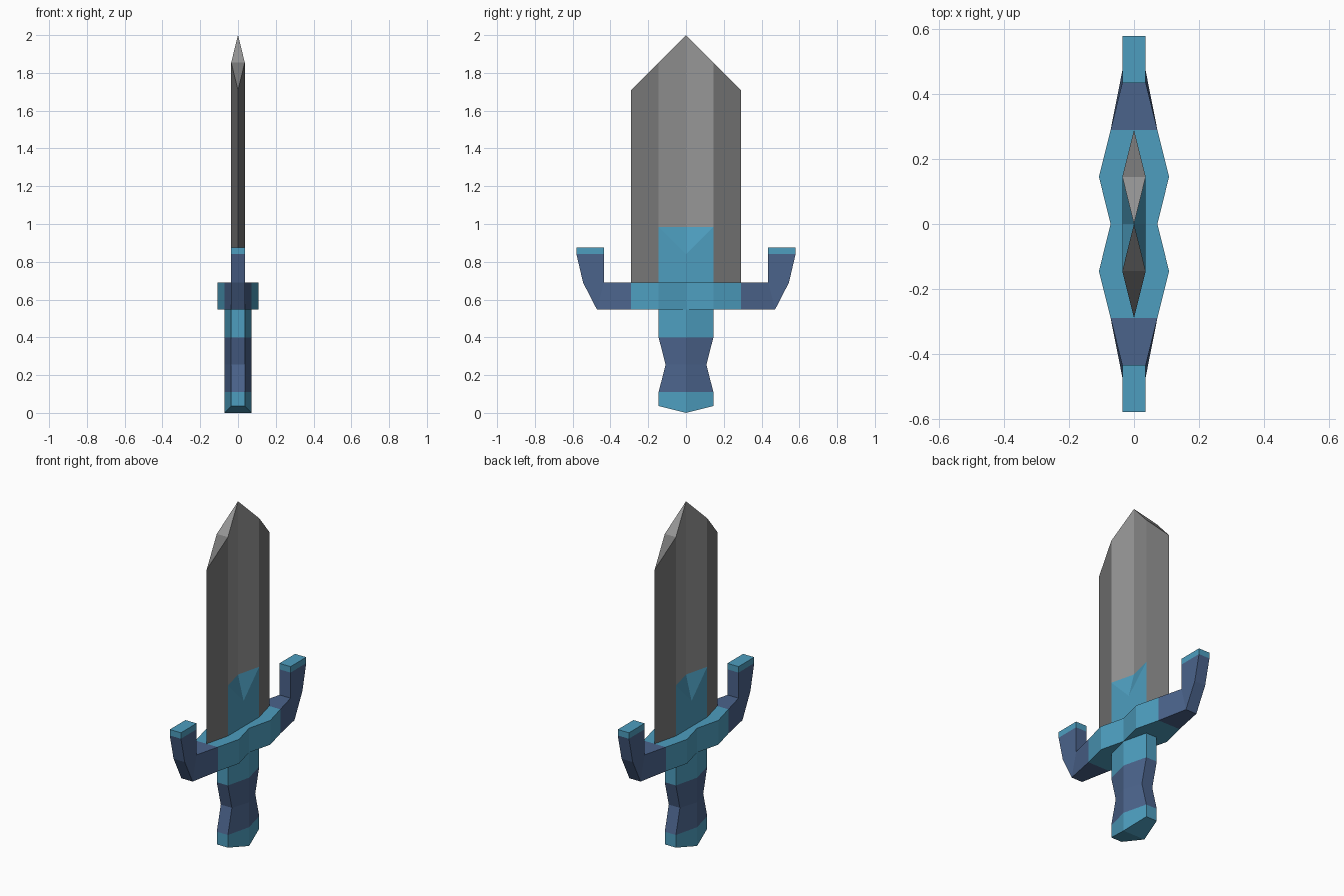
import bpy
import bmesh

if "Cube" in bpy.data.objects:
    bpy.data.objects.remove(bpy.data.objects["Cube"])


def material(name, rgb):
    m = bpy.data.materials.new(name)
    m.diffuse_color = (*rgb, 1)
    m.use_nodes = True
    m.node_tree.nodes["Principled BSDF"].inputs["Base Color"].default_value = m.diffuse_color
    return m


BLUE = material("light_blue", (0.075, 0.34, 0.52))
NAVY = material("dark_blue", (0.07, 0.125, 0.26))
STEEL = material("steel", (0.30, 0.30, 0.30))
EDGE_STEEL = material("edge_steel", (0.18, 0.18, 0.18))


def make(name, verts, faces, mat, mirror=(False, False, False)):
    me = bpy.data.meshes.new(name)
    bm = bmesh.new()
    vs = [bm.verts.new(v) for v in verts]
    for f in faces:
        bm.faces.new([vs[i] for i in f])
    bmesh.ops.remove_doubles(bm, verts=bm.verts[:], dist=1e-4)
    bm.to_mesh(me)
    bm.free()
    me.materials.append(mat)
    ob = bpy.data.objects.new(name, me)
    bpy.context.collection.objects.link(ob)
    if any(mirror):
        mod = ob.modifiers.new("mirror", 'MIRROR')
        mod.use_axis = mirror
    return ob


def bridge(rings, skip=()):
    """Join equal rings of points with quads."""
    n = len(rings[0])
    verts = [p for r in rings for p in r]
    faces = [(k * n + i, k * n + (i + 1) % n, (k + 1) * n + (i + 1) % n, (k + 1) * n + i)
             for k in range(len(rings) - 1) for i in range(n) if i not in skip]
    return verts, faces


def sweep(name, stations, mat, skip=(), cap=False):
    """Stations: half width, upper/inner (y, z), lower/outer (y, z); mirrored across y."""
    rings = [[(-w, *a), (w, *a), (w, *b), (-w, *b)] for w, a, b in stations]
    verts, faces = bridge(rings, skip)
    if cap:
        n = len(verts)
        faces.append((n - 4, n - 3, n - 2, n - 1))
    return make(name, verts, faces, mat, (False, True, False))


# Blade: two joined diamond sections with a slanted point
sweep("blade_core", [(0, (0, 2), (0, .985)),
                     (.036, (.145, 1.855), (.145, .985))], STEEL, skip=(2,))
sweep("blade_edge", [(.036, (.145, 1.855), (.145, .69)),
                     (0, (.29, 1.71), (.29, .69))], EDGE_STEEL, skip=(2,))

# Blue collar at the foot of the blade, sinking into the centre groove
make("blade_collar",
     [(.036, 0, .69), (.036, .145, .69), (.036, .145, .84),
      (.036, 0, .84), (0, 0, .985), (.036, .145, .985)],
     [(0, 1, 2, 3), (3, 2, 5), (3, 5, 4)], BLUE, (True, True, False))

# Crossguard: centre, upturned arms and arm caps
sweep("guard_centre", [(.072, (0, .69), (0, .548)),
                       (.108, (.145, .69), (.145, .548)),
                       (.072, (.29, .69), (.29, .548))], BLUE)
sweep("guard_arm", [(.072, (.29, .69), (.29, .548)),
                    (.036, (.435, .69), (.472, .548)),
                    (.036, (.435, .69), (.545, .69)),
                    (.036, (.435, .84), (.58, .84))], NAVY)
sweep("guard_arm_cap", [(.036, (.435, .84), (.58, .84)),
                        (.036, (.435, .875), (.58, .875))], BLUE, cap=True)


# Handle: stacked six-sided rings
def hexagon(y, z, z_mid=None):
    m = z if z_mid is None else z_mid
    return [(.072, 0, m), (.036, y, z), (-.036, y, z),
            (-.072, 0, m), (-.036, -y, z), (.036, -y, z)]


make("handle_collar", *bridge([hexagon(.145, .40), hexagon(.145, .55)]), BLUE)
make("grip", *bridge([hexagon(.145, .11), hexagon(.108, .255), hexagon(.145, .40)]), NAVY)
verts, faces = bridge([hexagon(.145, .036, 0), hexagon(.145, .11)])
make("pommel", verts, faces + [(3, 2, 1, 0), (0, 5, 4, 3)], BLUE)
